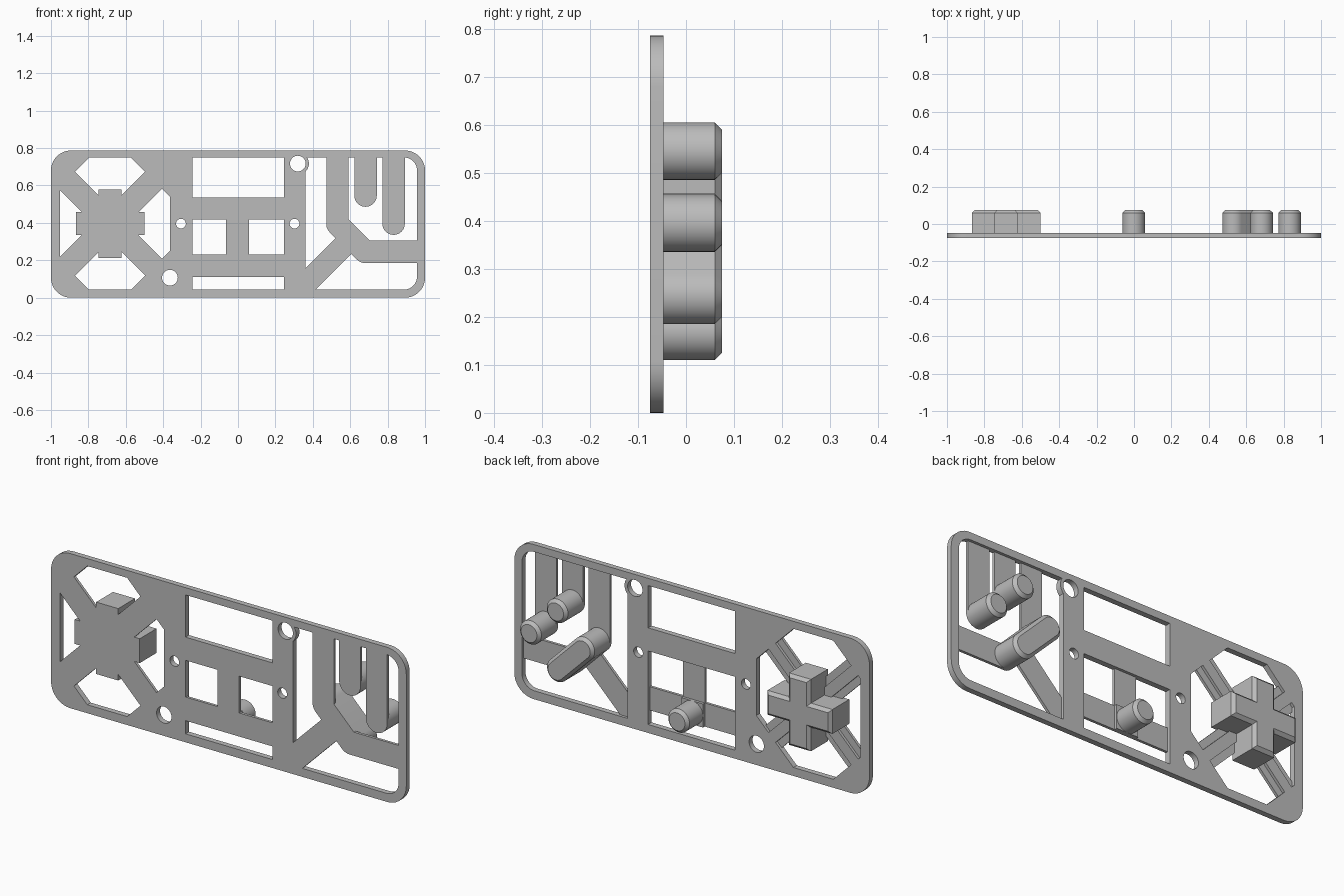
import bpy, bmesh, math
from mathutils import Vector

cube = bpy.data.objects.get("Cube")
if cube:
    bpy.data.objects.remove(cube, do_unlink=True)

grey = bpy.data.materials.new("plain grey")
grey.use_nodes = True
COLOUR = (0.5, 0.5, 0.5, 1)
grey.diffuse_color = COLOUR
grey.node_tree.nodes["Principled BSDF"].inputs["Base Color"].default_value = COLOUR

FRONT, BACK, THIN, TOP = -0.075, -0.047, -0.061, 0.075
R = 0.06  # half width of arms and buttons


def prism(name, pts, y0=FRONT, y1=BACK, bevel=0):
    """Extrude an x-z outline from y0 to y1, optionally chamfering the back rim."""
    bm = bmesh.new()
    face = bm.faces.new([bm.verts.new((x, y0, z)) for x, z in pts])
    ext = bmesh.ops.extrude_face_region(bm, geom=[face])["geom"]
    bmesh.ops.translate(bm, vec=(0, y1 - y0, 0),
                        verts=[v for v in ext if isinstance(v, bmesh.types.BMVert)])
    if bevel:
        rim = [e for e in ext if isinstance(e, bmesh.types.BMEdge)]
        bmesh.ops.bevel(bm, geom=rim, offset=bevel, segments=1, affect='EDGES')
    bmesh.ops.recalc_face_normals(bm, faces=bm.faces)
    mesh = bpy.data.meshes.new(name)
    bm.to_mesh(mesh)
    bm.free()
    mesh.materials.append(grey)
    ob = bpy.data.objects.new(name, mesh)
    bpy.context.collection.objects.link(ob)
    return ob


def arc(cx, cz, r, start, sweep, n):
    return [(cx + r * math.cos(start + sweep * i / n), cz + r * math.sin(start + sweep * i / n))
            for i in range(n + 1)]


def circle(cx, cz, r, n=40):
    return arc(cx, cz, r, 0, math.tau, n)[:-1]


def rect(x0, z0, x1, z1, radii=(0, 0, 0, 0)):
    """Rectangle with corner radii: low left, low right, high right, high left."""
    pts = []
    corners = [(x0, z0, 1, 1), (x1, z0, -1, 1), (x1, z1, -1, -1), (x0, z1, 1, -1)]
    for i, ((x, z, sx, sz), r) in enumerate(zip(corners, radii)):
        if r:
            pts += arc(x + sx * r, z + sz * r, r, math.pi * (1 + i / 2), math.pi / 2, 10)
        else:
            pts.append((x, z))
    return pts


def strip(a, b, r=R, round_a=False, round_b=False):
    """Straight bar from a to b with flat or round ends."""
    a, b = Vector(a), Vector(b)
    d = (b - a).normalized()
    side = Vector((-d.y, d.x)) * r
    ang = math.atan2(d.y, d.x)
    half = math.pi / 2
    end = arc(b.x, b.y, r, ang - half, math.pi, 20) if round_b else [tuple(b - side), tuple(b + side)]
    start = arc(a.x, a.y, r, ang + half, math.pi, 20) if round_a else [tuple(a + side), tuple(a - side)]
    return end + start


# Face plate: openings, screw boss, then screw holes
PAD_X, PAD_Z = -0.684, 0.396
half_pad = [(-0.267, 0.198), (-0.112, 0.353), (0.112, 0.353), (0.321, 0.144)]
pad_outline = half_pad + [(x, -z) for x, z in reversed(half_pad)]
openings = [
    [(PAD_X + x, PAD_Z + z) for x, z in pad_outline],
    rect(-0.243, 0.535, 0.246, 0.75),
    rect(-0.243, 0.043, 0.246, 0.417),
    rect(0.362, 0.043, 0.957, 0.75, (0, 0.07, 0.07, 0)),
]
boss = (0.32, 0.717)
holes = [circle(*boss, 0.042), circle(-0.364, 0.107, 0.042),
         circle(-0.305, 0.396, 0.026), circle(0.302, 0.396, 0.026)]
plate = prism("face_plate", rect(-1, 0, 1, 0.787, (0.107,) * 4))
steps = [('DIFFERENCE', prism("cutter", p, -0.2, 0.1)) for p in openings]
steps.append(('UNION', prism("cutter", circle(*boss, 0.059))))
steps += [('DIFFERENCE', prism("cutter", p, -0.2, 0.1)) for p in holes]
bpy.context.view_layer.objects.active = plate
for operation, cutter in steps:
    mod = plate.modifiers.new("cut", 'BOOLEAN')
    mod.operation, mod.object, mod.solver = operation, cutter, 'EXACT'
    bpy.ops.object.modifier_apply(modifier=mod.name)
    bpy.data.objects.remove(cutter, do_unlink=True)
parts = [plate]

# Direction pad: cross button on four ribbed diagonal struts
w, l = 0.062, 0.183
quarter = [(l, -w), (l, w), (w, w)]
cross = []
for k in range(4):
    c, s = round(math.cos(k * math.pi / 2)), round(math.sin(k * math.pi / 2))
    cross += [(PAD_X + c * x - s * z, PAD_Z + s * x + c * z) for x, z in quarter]
parts.append(prism("direction_pad", cross, FRONT, TOP, 0.015))
for sx in (-1, 1):
    for sz in (-1, 1):
        start = (PAD_X + sx * 0.05, PAD_Z + sz * 0.05)
        end = (PAD_X + sx * 0.235, PAD_Z + sz * 0.235)
        parts.append(prism("pad_strut", strip(start, end, 0.064), FRONT, THIN))
        parts.append(prism("pad_strut_rib", strip(start, end, 0.028), THIN, BACK))

# Centre button on a T-shaped spring
parts.append(prism("centre_bar", rect(-0.246, 0.11, 0.249, 0.23), FRONT, THIN))
parts.append(prism("centre_stem", rect(-0.063, 0.23, 0.059, 0.42), FRONT, THIN))
parts.append(prism("centre_block", rect(-0.063, 0.11, 0.059, 0.23), THIN, BACK))
parts.append(prism("centre_button", circle(-0.002, 0.17, R), THIN, TOP, 0.015))

# Round buttons on hanging prongs
for x, z in ((0.682, 0.546), (0.832, 0.396)):
    parts.append(prism("button_prong", strip((x, 0.755), (x, z), R, False, True), FRONT, THIN))
    parts.append(prism("round_button", circle(x, z, R), THIN, TOP, 0.015))

# Slanted double button with three arms
hi, lo, mid = (0.532, 0.393), (0.68, 0.245), (0.606, 0.319)
parts.append(prism("slanted_button", strip(hi, lo, R, True, True), FRONT, TOP, 0.015))
for name, a, b in (("upper_arm", hi, (hi[0], 0.755)), ("side_arm", lo, (0.962, lo[1])),
                   ("diagonal_arm", mid, (0.345, 0.058))):
    parts.append(prism(name, strip(a, b), FRONT, THIN))

# Smooth the round walls, keep edges sharp
bpy.ops.object.select_all(action='DESELECT')
for ob in parts:
    ob.select_set(True)
bpy.context.view_layer.objects.active = plate
bpy.ops.object.shade_smooth_by_angle(angle=math.radians(30))
